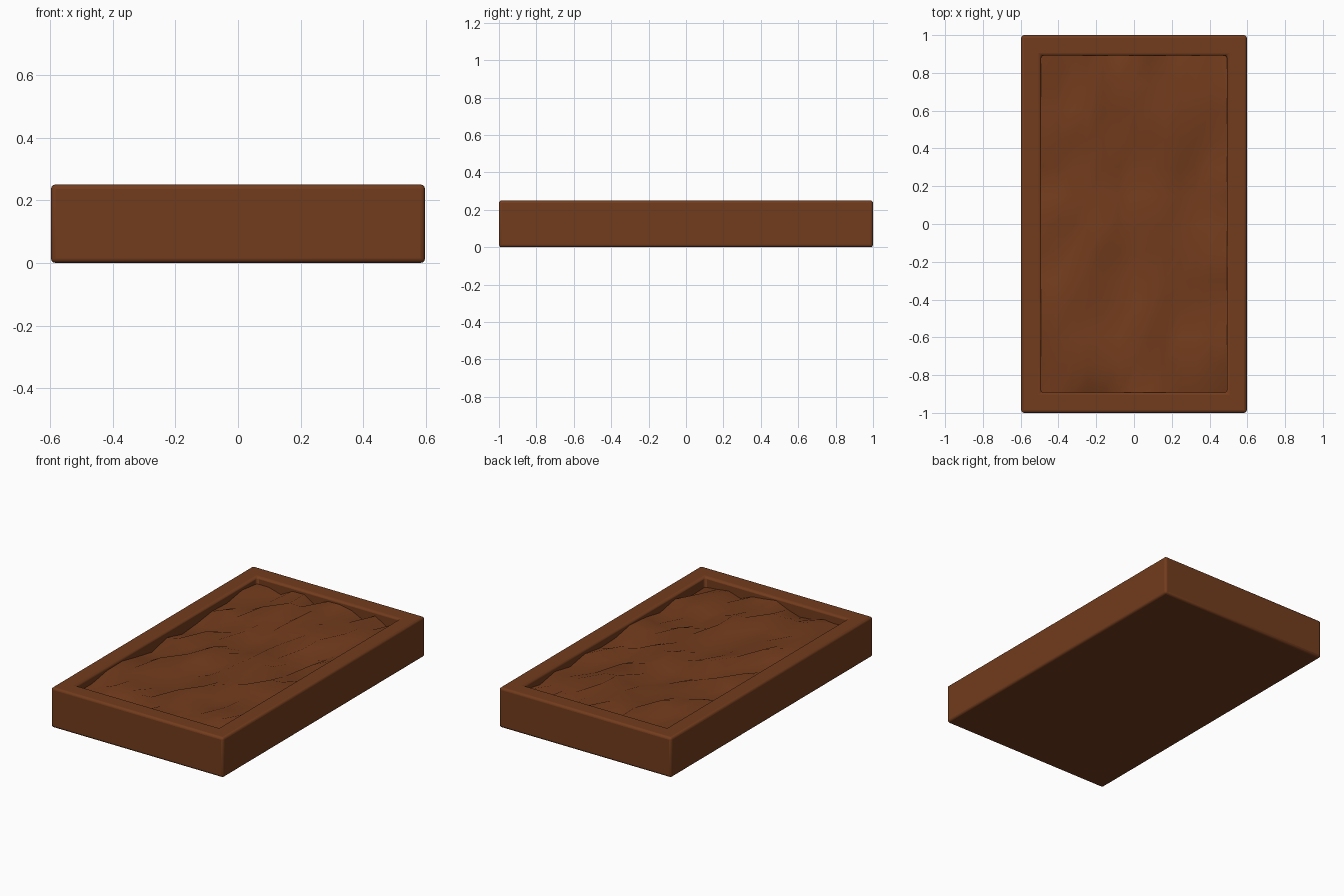
import bpy, bmesh, random
from mathutils import Vector, noise

if "Cube" in bpy.data.objects:
    bpy.data.objects.remove(bpy.data.objects["Cube"])

random.seed(4)
HX, HY, H = 0.597, 1.0, 0.25      # outer half sizes and height
IX, IY = 0.492, 0.892             # opening half sizes


def material(name, color):
    m = bpy.data.materials.new(name)
    m.diffuse_color = color
    m.use_nodes = True
    m.node_tree.nodes["Principled BSDF"].inputs["Base Color"].default_value = m.diffuse_color
    return m


def make_object(name, bm, mat):
    bmesh.ops.recalc_face_normals(bm, faces=bm.faces)
    mesh = bpy.data.meshes.new(name)
    bm.to_mesh(mesh)
    bm.free()
    mesh.materials.append(mat)
    ob = bpy.data.objects.new(name, mesh)
    bpy.context.collection.objects.link(ob)
    return ob


def smooth(ob, angle):
    bpy.ops.object.select_all(action='DESELECT')
    ob.select_set(True)
    bpy.context.view_layer.objects.active = ob
    bpy.ops.object.shade_smooth_by_angle(angle=angle)


brown = material("brown_earth", (0.17, 0.045, 0.012, 1))

# Open tray: rings from outer bottom, up, across the rim and down inside
bm = bmesh.new()
rings = []
for x, y, z in ((HX, HY, 0), (HX, HY, H), (IX, IY, H), (IX, IY, 0.06)):
    rings.append([bm.verts.new((sx * x, sy * y, z))
                  for sx, sy in ((-1, -1), (1, -1), (1, 1), (-1, 1))])
for a, b in zip(rings, rings[1:]):
    for i in range(4):
        j = (i + 1) % 4
        bm.faces.new((a[i], a[j], b[j], b[i]))
bm.faces.new(rings[0][::-1])
bm.faces.new(rings[-1])
tray = make_object("planter_tray", bm, brown)
bevel = tray.modifiers.new("rounded_edges", 'BEVEL')
bevel.width = 0.014
bevel.segments = 3
smooth(tray, 0.7)

# Lumpy soil surface filling the tray
bm = bmesh.new()
bmesh.ops.create_grid(bm, x_segments=12, y_segments=12, size=1)
for v in bm.verts:
    v.co.x *= IX
    v.co.y *= IY
    swell = noise.noise(Vector((v.co.x * 3.1, v.co.y * 2.3, 5.2)))
    z = 0.205 + 0.03 * swell + random.uniform(-0.03, 0.03)
    v.co.z = min(z, 0.246)
soil = make_object("soil", bm, brown)
smooth(soil, 1.2)
